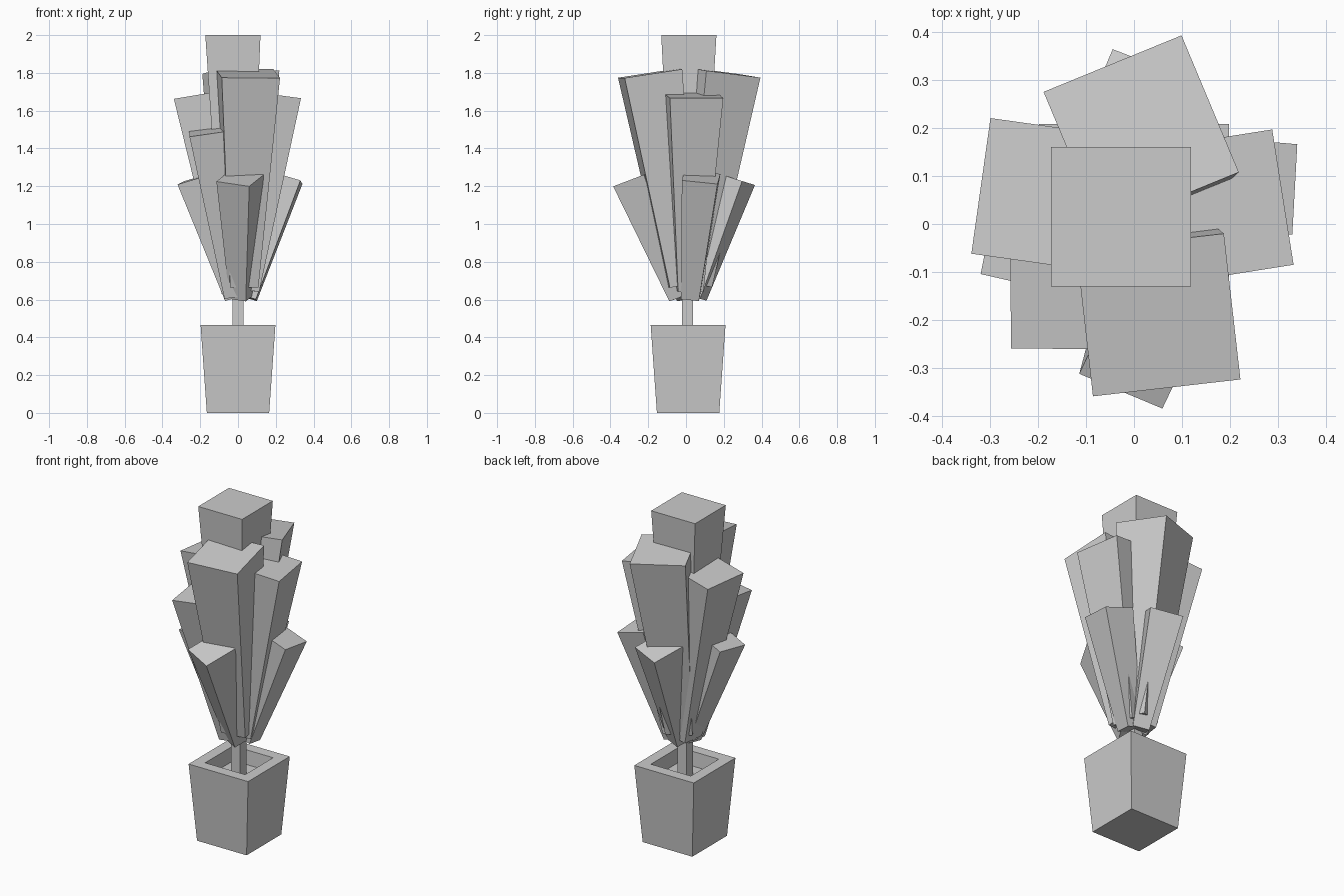
import bpy, bmesh
from math import radians
from mathutils import Vector, Matrix

if "Cube" in bpy.data.objects:
    bpy.data.objects.remove(bpy.data.objects["Cube"])


def finish(name, bm):
    bmesh.ops.recalc_face_normals(bm, faces=bm.faces)
    me = bpy.data.meshes.new(name)
    bm.to_mesh(me)
    bm.free()
    ob = bpy.data.objects.new(name, me)
    bpy.context.collection.objects.link(ob)
    return ob


def square(bm, centre, half, turn):
    """Four vertices of a square, oriented by the turn matrix."""
    return [bm.verts.new(Vector(centre) + turn @ Vector((sx * half, sy * half, 0)))
            for sx, sy in ((-1, -1), (1, -1), (1, 1), (-1, 1))]


def stack(name, sections, rot=0, lean=None):
    """Loft square sections (centre, half width) and cap both ends."""
    turn = Matrix.Rotation(radians(rot), 3, 'Z')
    if lean is not None:
        turn = Vector((0, 0, 1)).rotation_difference(lean).to_matrix() @ turn
    bm = bmesh.new()
    rings = [square(bm, c, h, turn) for c, h in sections]
    for a, b in zip(rings, rings[1:]):
        for i in range(4):
            j = (i + 1) % 4
            bm.faces.new((a[i], a[j], b[j], b[i]))
    bm.faces.new(rings[0])
    bm.faces.new(rings[-1])
    return finish(name, bm)


def leaf(name, base, tip, half_base, half_tip, rot):
    """Tapered block leaning from base to tip."""
    stack(name, [(base, half_base), (tip, half_tip)], rot,
          Vector(tip) - Vector(base))


# Hollow tapered pot with soil level inside
py = 0.011
stack("pot", [((0, py, 0), 0.165), ((0, py, 0.465), 0.198),
              ((0, py, 0.465), 0.133), ((0, py, 0.38), 0.127)])

# Trunk
stack("trunk", [((0, 0.008, 0.375), 0.03), ((0, 0.008, 0.85), 0.03)])

# Central upright block
stack("leaf_centre", [((-0.01, 0.01, 0.7), 0.075), ((-0.027, 0.015, 2.0), 0.146)])

# Tall and middle leaves
leaf("leaf_tall_front", (0.025, -0.02, 0.675), (0.051, -0.19, 1.797), 0.075, 0.155, 6.5)
leaf("leaf_tall_back", (0.0, 0.04, 0.68), (0.015, 0.192, 1.803), 0.076, 0.156, 22.5)
leaf("leaf_mid_left", (-0.01, 0.03, 0.64), (-0.18, 0.06, 1.685), 0.068, 0.143, -8)
leaf("leaf_mid_right", (0.035, 0.015, 0.65), (0.171, 0.034, 1.685), 0.068, 0.143, 9)
leaf("leaf_mid_front_left", (-0.015, -0.02, 0.62), (-0.142, -0.145, 1.495), 0.058, 0.117, 0)

# Short outer leaves
leaf("leaf_low_front", (0.017, -0.03, 0.612), (0.011, -0.268, 1.243), 0.047, 0.095, -24)
leaf("leaf_low_back", (0.008, 0.05, 0.612), (0.008, 0.247, 1.243), 0.047, 0.095, -22)
leaf("leaf_low_left", (-0.015, -0.01, 0.61), (-0.213, -0.032, 1.245), 0.047, 0.095, -12)
leaf("leaf_low_right", (0.052, 0.025, 0.61), (0.245, 0.08, 1.248), 0.047, 0.095, -4)
